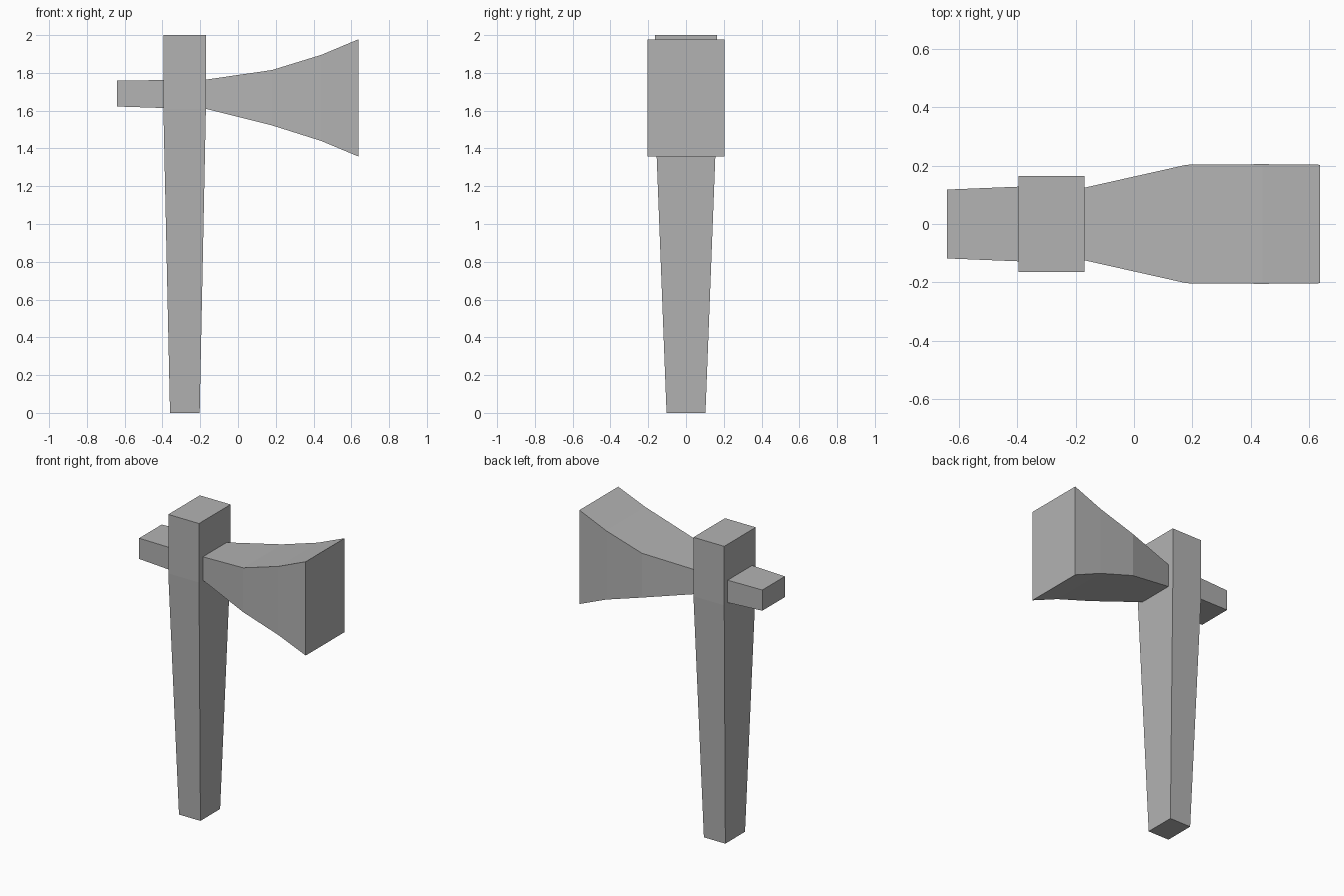
import bpy
import bmesh

cube = bpy.data.objects.get("Cube")
if cube:
    bpy.data.objects.remove(cube, do_unlink=True)

grey = bpy.data.materials.new("plain grey")
grey.use_nodes = True
colour = (0.45, 0.45, 0.45, 1)
grey.diffuse_color = colour
grey.node_tree.nodes["Principled BSDF"].inputs["Base Color"].default_value = colour


def loft(name, rings):
    """Join a row of four-cornered rings into a closed, flat-shaded solid."""
    bm = bmesh.new()
    rows = [[bm.verts.new(p) for p in ring] for ring in rings]
    for a, b in zip(rows, rows[1:]):
        for i in range(4):
            j = (i + 1) % 4
            bm.faces.new((a[i], a[j], b[j], b[i]))
    bm.faces.new(rows[0])
    bm.faces.new(rows[-1])
    bmesh.ops.recalc_face_normals(bm, faces=bm.faces)
    mesh = bpy.data.meshes.new(name)
    bm.to_mesh(mesh)
    bm.free()
    mesh.materials.append(grey)
    obj = bpy.data.objects.new(name, mesh)
    bpy.context.collection.objects.link(obj)


def level_ring(z, x0, x1, y):
    return [(x0, -y, z), (x1, -y, z), (x1, y, z), (x0, y, z)]


def upright_ring(x, y, z0, z1):
    return [(x, -y, z0), (x, y, z0), (x, y, z1), (x, -y, z1)]


# Tapered handle with a straight top
loft("handle", [
    level_ring(0, -0.36, -0.203, 0.103),
    level_ring(1.61, -0.395, -0.17, 0.165),
    level_ring(2, -0.395, -0.17, 0.165),
])

# Flared blade
loft("blade", [
    upright_ring(-0.172, 0.124, 1.61, 1.764),
    upright_ring(0.18, 0.203, 1.522, 1.815),
    upright_ring(0.44, 0.205, 1.44, 1.895),
    upright_ring(0.638, 0.203, 1.357, 1.978),
])

# Blunt stub behind the handle
loft("rear_stub", [
    upright_ring(-0.641, 0.118, 1.622, 1.759),
    upright_ring(-0.393, 0.128, 1.614, 1.762),
])
